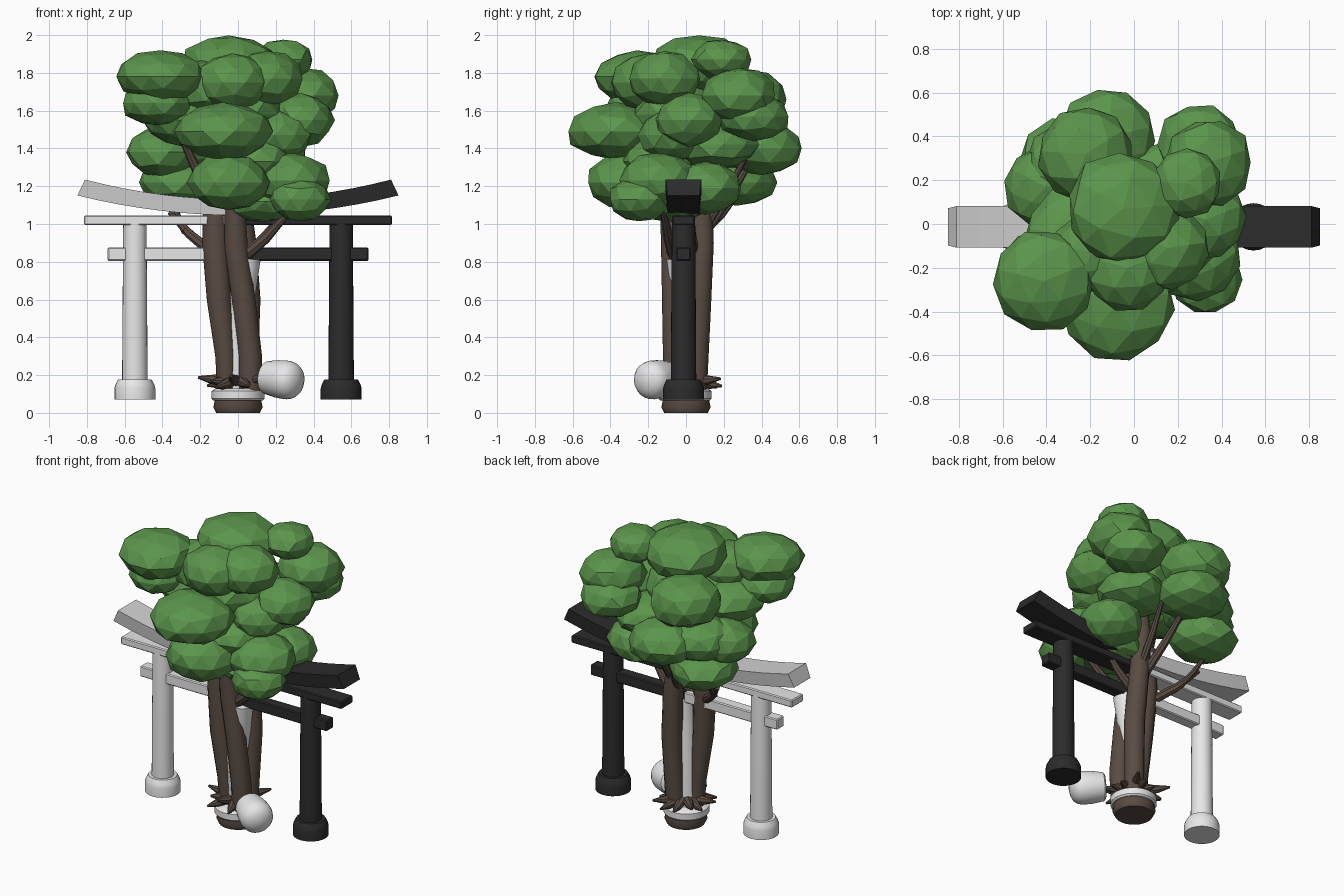
import bpy, bmesh, math, random
from mathutils import Vector, Matrix

if "Cube" in bpy.data.objects:
    bpy.data.objects.remove(bpy.data.objects["Cube"])

random.seed(4)


def material(name, rgb):
    m = bpy.data.materials.new(name)
    m.diffuse_color = (*rgb, 1)
    m.use_nodes = True
    m.node_tree.nodes["Principled BSDF"].inputs["Base Color"].default_value = m.diffuse_color
    return m


GREEN = material("leaf green", (0.105, 0.30, 0.072))
BROWN = material("bark brown", (0.100, 0.072, 0.055))
WHITE = material("white", (0.92, 0.92, 0.92))
GREY = material("light grey", (0.66, 0.66, 0.66))
BLACK = material("black", (0.024, 0.024, 0.025))


def finish(bm, name, mat, smooth=True):
    bmesh.ops.recalc_face_normals(bm, faces=bm.faces[:])
    me = bpy.data.meshes.new(name)
    bm.to_mesh(me)
    bm.free()
    ob = bpy.data.objects.new(name, me)
    bpy.context.collection.objects.link(ob)
    me.materials.append(mat)
    if smooth:
        bpy.ops.object.select_all(action='DESELECT')
        ob.select_set(True)
        bpy.context.view_layer.objects.active = ob
        bpy.ops.object.shade_smooth_by_angle(angle=math.radians(40))
    return ob


def tube(name, path, mat, sides=10):
    """Round tube through (x, y, z, radius) points with closed ends."""
    bm = bmesh.new()
    pts = [Vector(p[:3]) for p in path]
    rings = []
    for i, p in enumerate(pts):
        d = pts[min(i + 1, len(pts) - 1)] - pts[max(i - 1, 0)]
        rot = Vector((0, 0, 1)).rotation_difference(d.normalized()).to_matrix()
        r = path[i][3]
        angles = [2 * math.pi * k / sides for k in range(sides)]
        rings.append([bm.verts.new(p + rot @ Vector((r * math.cos(a), r * math.sin(a), 0)))
                      for a in angles])
    for a, b in zip(rings, rings[1:]):
        for k in range(sides):
            j = (k + 1) % sides
            bm.faces.new((a[k], a[j], b[j], b[k]))
    bm.faces.new(rings[0])
    bm.faces.new(rings[-1])
    return finish(bm, name, mat)


def lathe(name, profile, mat, loc, axis=(0, 0, 1), sides=24):
    """Turned solid from (distance along axis, radius) points."""
    a = Vector(axis).normalized()
    return tube(name, [(*(Vector(loc) + a * t), r) for t, r in profile], mat, sides)


def box(name, x0, x1, y0, y1, z0, z1, mat, bevel=0.006):
    bm = bmesh.new()
    bmesh.ops.create_cube(bm, size=1)
    bmesh.ops.scale(bm, vec=(x1 - x0, y1 - y0, z1 - z0), verts=bm.verts[:])
    bmesh.ops.translate(bm, vec=((x0 + x1) / 2, (y0 + y1) / 2, (z0 + z1) / 2), verts=bm.verts[:])
    bmesh.ops.bevel(bm, geom=bm.edges[:], offset=bevel, segments=1, affect='EDGES')
    return finish(bm, name, mat, False)


# Gate: one light half and one dark half
CY = -0.013
for side, label, mat, roof_mat in ((-1, "light", WHITE, GREY), (1, "dark", BLACK, BLACK)):
    px = 0.546 * side
    lathe(label + "_pillar", [(0.1, 0.068), (0.99, 0.062), (1.02, 0.06)], mat, (px, CY, 0))
    lathe(label + "_pillar_foot", [(0.07, 0.108), (0.13, 0.108), (0.15, 0.103), (0.178, 0.088)],
          mat, (px, CY, 0))
    x0, x1 = sorted((0, 0.69 * side))
    box(label + "_lower_beam", x0, x1, CY - 0.037, CY + 0.037, 0.805, 0.875, mat)
    x0, x1 = sorted((0, 0.815 * side))
    box(label + "_upper_beam", x0, x1, CY - 0.06, CY + 0.06, 0.995, 1.045, mat)

    # Curved top rail
    bm = bmesh.new()
    prev = None
    for i in range(9):
        x = 0.85 * i / 8
        z = 1.046 + 0.105 * (x / 0.85) ** 2
        s = 0.04 * (x / 0.85)
        ring = [bm.verts.new(((x - dx) * side, CY + y, z + dz)) for dx, y, dz in
                ((0, -0.085, 0), (0, 0.085, 0), (s, 0.095, 0.084), (s, -0.095, 0.084))]
        if prev:
            for k in range(4):
                j = (k + 1) % 4
                bm.faces.new((prev[k], prev[j], ring[j], ring[k]))
        else:
            bm.faces.new(ring)
        prev = ring
    bm.faces.new(prev)
    finish(bm, label + "_top_rail", roof_mat, False)

# Ground plug and pale ring under the tree
lathe("earth_plug", [(0, 0.115), (0.03, 0.13), (0.08, 0.12)], BROWN, (0, 0, 0))
lathe("pale_ring", [(0.065, 0.13), (0.075, 0.14), (0.115, 0.14), (0.13, 0.12)], WHITE, (0, -0.005, 0))

# Pale core between the trunks
tube("pale_core", [(-0.01, 0, 0.12, 0.065), (0.0, -0.01, 0.45, 0.067), (0.045, -0.03, 0.82, 0.075)],
     WHITE, 12)

# Three leaning trunks
tube("left_trunk", [(-0.06, -0.02, 0.1, 0.05), (-0.065, -0.03, 0.3, 0.055), (-0.1, -0.04, 0.6, 0.065),
                    (-0.12, -0.03, 0.9, 0.07), (-0.12, -0.02, 1.2, 0.06)], BROWN, 12)
tube("front_trunk", [(0.065, -0.05, 0.1, 0.06), (0.065, -0.06, 0.3, 0.062), (0.03, -0.065, 0.6, 0.062),
                     (-0.01, -0.07, 0.88, 0.062), (-0.02, -0.09, 1.2, 0.05)], BROWN, 12)
tube("rear_trunk", [(0.04, 0.05, 0.1, 0.06), (0.055, 0.07, 0.6, 0.064), (0.035, 0.085, 0.9, 0.062),
                    (0.0, 0.08, 1.2, 0.055), (0.0, 0.05, 1.6, 0.035)], BROWN, 12)

# Branches: start, end, radius
for a, b, r in (((-0.15, 0.0, 0.86), (-0.36, 0.18, 1.06), 0.03),
                ((-0.28, 0.1, 0.96), (-0.36, 0.28, 1.16), 0.02),
                ((0.0, 0.08, 0.93), (-0.12, 0.36, 1.36), 0.03),
                ((0.03, 0.1, 0.98), (0.04, 0.34, 1.4), 0.024),
                ((0.02, -0.06, 0.82), (0.27, -0.12, 1.06), 0.034),
                ((0.05, 0.04, 0.84), (0.24, 0.02, 1.06), 0.03),
                ((-0.1, -0.05, 1.05), (-0.36, -0.2, 1.6), 0.03)):
    va, vb = Vector(a), Vector(b)
    mid = va.lerp(vb, 0.5) + Vector((0, 0, -0.015))
    tube("branch", [(*va, r), (*mid, r * 0.85), (*vb, r * 0.45)], BROWN, 8)

# Chunky spiky roots around the base
for i in range(14):
    ang = 2 * math.pi * i / 14 + random.uniform(-0.12, 0.12)
    d = Vector((math.cos(ang), math.sin(ang), 0))
    end = d * random.uniform(0.16, 0.23) + Vector((0, 0, random.uniform(0.12, 0.2)))
    start = d * 0.05 + Vector((0, 0, 0.17))
    mid = start.lerp(end, 0.55) + Vector((0, 0, -0.003))
    tube("root", [(*start, 0.032), (*mid, 0.025), (*end, 0.007)], BROWN, 8)

# Rounded drum lying beside the tree
lathe("drum", [(-0.1, 0.075), (-0.09, 0.088), (-0.02, 0.1), (0.04, 0.103), (0.07, 0.097),
               (0.095, 0.08), (0.112, 0.05), (0.12, 0.015)], WHITE, (0.228, -0.155, 0.178),
      (0.8, -0.58, -0.1))


def leaf_clump(x, y, z, r, rz):
    """Flattened faceted ball with a slightly uneven surface."""
    bm = bmesh.new()
    bmesh.ops.create_icosphere(bm, subdivisions=2, radius=1.0)
    for v in bm.verts:
        v.co *= random.uniform(0.96, 1.05)
    turn = Matrix.Rotation(random.uniform(0, 6.28), 3, 'Z')
    bmesh.ops.rotate(bm, matrix=turn, verts=bm.verts[:])
    bmesh.ops.scale(bm, vec=(r, r, rz), verts=bm.verts[:])
    bmesh.ops.translate(bm, vec=(x, y, z), verts=bm.verts[:])
    finish(bm, "leaf_clump", GREEN, False)


# Crown
for clump in ((-0.05, 0.07, 1.84, 0.26, 0.16), (0.24, 0.19, 1.87, 0.16, 0.11),
              (-0.41, -0.26, 1.78, 0.23, 0.14), (-0.43, -0.22, 1.64, 0.19, 0.12),
              (-0.19, -0.13, 1.72, 0.19, 0.15), (0.34, 0.28, 1.68, 0.20, 0.15),
              (0.30, 0.36, 1.57, 0.19, 0.13), (0.15, -0.11, 1.77, 0.19, 0.15),
              (-0.03, -0.20, 1.75, 0.20, 0.15), (-0.22, 0.32, 1.66, 0.22, 0.16)):
    leaf_clump(*clump)

# Middle tier
for clump in ((0.33, 0.02, 1.55, 0.18, 0.14), (0.20, -0.06, 1.47, 0.19, 0.14),
              (-0.08, -0.37, 1.49, 0.26, 0.15), (-0.27, -0.06, 1.55, 0.23, 0.14),
              (0.15, 0.16, 1.42, 0.22, 0.13), (-0.12, 0.40, 1.40, 0.22, 0.14),
              (-0.40, 0.17, 1.38, 0.19, 0.14), (-0.02, -0.02, 1.58, 0.27, 0.18)):
    leaf_clump(*clump)

# Lower tier
for clump in ((-0.32, 0.27, 1.22, 0.21, 0.12), (-0.05, -0.31, 1.22, 0.22, 0.15),
              (0.28, -0.14, 1.23, 0.21, 0.15), (0.33, -0.25, 1.13, 0.16, 0.12),
              (0.27, 0.10, 1.19, 0.20, 0.14), (0.13, -0.06, 1.12, 0.20, 0.11),
              (0.08, -0.13, 1.33, 0.20, 0.13), (-0.28, 0.26, 1.41, 0.22, 0.14)):
    leaf_clump(*clump)
